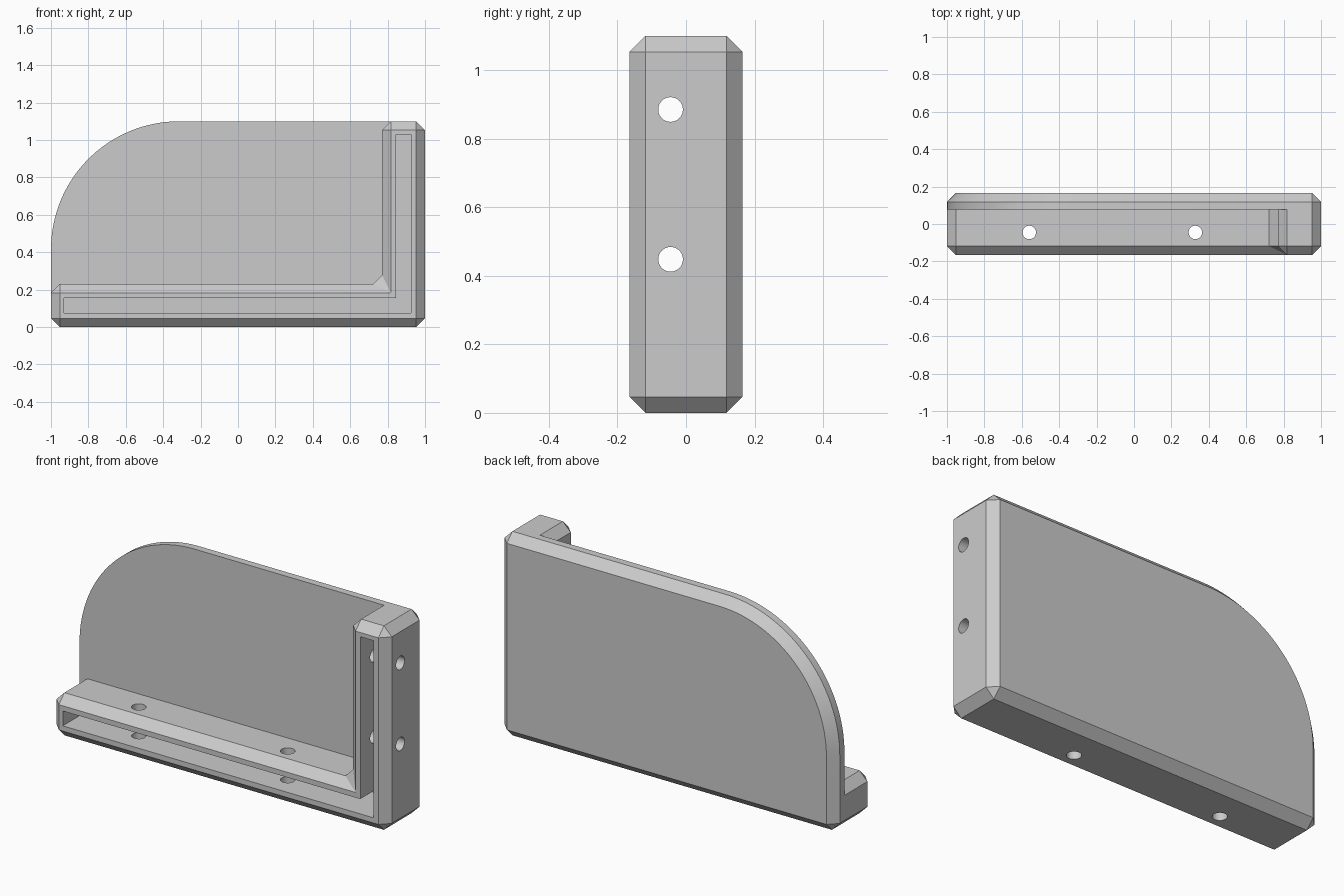
import bpy, bmesh, math
from mathutils import Matrix

if "Cube" in bpy.data.objects:
    bpy.data.objects.remove(bpy.data.objects["Cube"])

C = 0.047            # chamfer size
T = 1.10             # total height
A, B = 0.77, 0.23    # inner faces of upright arm and lower ledge
R = 0.685            # big corner radius
Y0, Y1, YP = -0.165, 0.165, 0.078

grey = bpy.data.materials.new("plain grey")
grey.diffuse_color = (0.6, 0.6, 0.6, 1)
grey.use_nodes = True
grey.node_tree.nodes["Principled BSDF"].inputs["Base Color"].default_value = grey.diffuse_color


def make_object(name, bm):
    bmesh.ops.remove_doubles(bm, verts=bm.verts, dist=1e-5)
    bmesh.ops.recalc_face_normals(bm, faces=bm.faces)
    me = bpy.data.meshes.new(name)
    bm.to_mesh(me)
    bm.free()
    me.materials.append(grey)
    ob = bpy.data.objects.new(name, me)
    bpy.context.collection.objects.link(ob)
    return ob


def ring(bm, pts, y):
    return [bm.verts.new((x, y, z)) for x, z in pts]


def clean_face(bm, pts, y):
    out = []
    for p in pts:
        if not out or math.dist(p, out[-1]) > 1e-5:
            out.append(p)
    if math.dist(out[0], out[-1]) < 1e-5:
        out.pop()
    bm.faces.new(ring(bm, out, y))


def walls(bm, p1, y1, p2, y2):
    n = len(p1)
    for i in range(n):
        j = (i + 1) % n
        quad = [(p1[i], y1), (p1[j], y1), (p2[j], y2), (p2[i], y2)]
        keep = []
        for p, y in quad:
            v = (p[0], y, p[1])
            if all(math.dist(v, k) > 1e-5 for k in keep):
                keep.append(v)
        if len(keep) > 2:
            bm.faces.new([bm.verts.new(v) for v in keep])


bm = bmesh.new()

# L-shaped holder: chamfered outline, shrinking to its front face
base = [(-1, C), (-1 + C, 0), (1 - C, 0), (1, C), (1, T - C), (1 - C, T)]
inner = [(A + C, T), (A, T - C), (A, B + C), (A - C, B), (-1 + C, B), (-1, B - C)]
corners = [(-1 + C, C), (1 - C, C), (1 - C, T - C),
           (A + C, T - C), (A + C, B - C), (-1 + C, B - C)]
front = [p for p in corners for _ in range(2)]
walls(bm, base + inner, YP, base + inner, Y0 + C)
walls(bm, base + inner, Y0 + C, front, Y0)
clean_face(bm, front, Y0)

# Back plate: rounded upper left corner, chamfered rear edge
N = 32
arc_dirs = [(math.cos(t), math.sin(t))
            for t in (math.pi / 2 * (1 + i / N) for i in range(N + 1))]
cx, cz = -1 + R, T - R
arc = [(cx + R * u, cz + R * v) for u, v in arc_dirs]
arc_in = [(cx + (R - C) * u, cz + (R - C) * v) for u, v in arc_dirs]


def clamp(p):
    return (min(max(p[0], -1 + C), 1 - C), min(max(p[1], C), T - C))


outline = base + [inner[0]] + arc + [inner[-1]]
rear = [clamp(p) for p in base + [inner[0]]] + arc_in + [clamp(inner[-1])]
walls(bm, outline, YP, outline, Y1 - C)
walls(bm, outline, Y1 - C, rear, Y1)
clean_face(bm, rear, Y1)
clean_face(bm, inner + arc[::-1], YP)
bracket = make_object("corner_bracket", bm)

# Cutter: L-shaped slot in the front
slot = [(-0.93, 0.075), (0.925, 0.075), (0.925, 1.03),
        (0.845, 1.03), (0.845, 0.155), (-0.93, 0.155)]
bm = bmesh.new()
walls(bm, slot, -0.3, slot, 0.075)
clean_face(bm, slot, -0.3)
clean_face(bm, slot, 0.075)
cutters = [make_object("slot_cutter", bm)]


# Cutters: screw holes through the arm and the ledge
def hole(name, loc, axis):
    b = bmesh.new()
    m = Matrix.Translation(loc)
    if axis == 'X':
        m = m @ Matrix.Rotation(math.pi / 2, 4, 'Y')
    bmesh.ops.create_cone(b, cap_ends=True, segments=32, radius1=0.036,
                          radius2=0.036, depth=0.5, matrix=m)
    return make_object(name, b)


for z in (0.448, 0.885):
    cutters.append(hole("arm_hole_cutter", (0.9, -0.045, z), 'X'))
for x in (-0.56, 0.328):
    cutters.append(hole("ledge_hole_cutter", (x, -0.045, 0.12), 'Z'))

bpy.context.view_layer.objects.active = bracket
for c in cutters:
    c.hide_render = True
    mod = bracket.modifiers.new("cut", 'BOOLEAN')
    mod.operation = 'DIFFERENCE'
    mod.solver = 'EXACT'
    mod.object = c
    bpy.ops.object.modifier_apply(modifier=mod.name)
    bpy.data.objects.remove(c)

# Smooth arc and holes, sharp chamfers
bpy.ops.object.select_all(action='DESELECT')
bracket.select_set(True)
bpy.ops.object.shade_smooth_by_angle(angle=math.radians(25))
